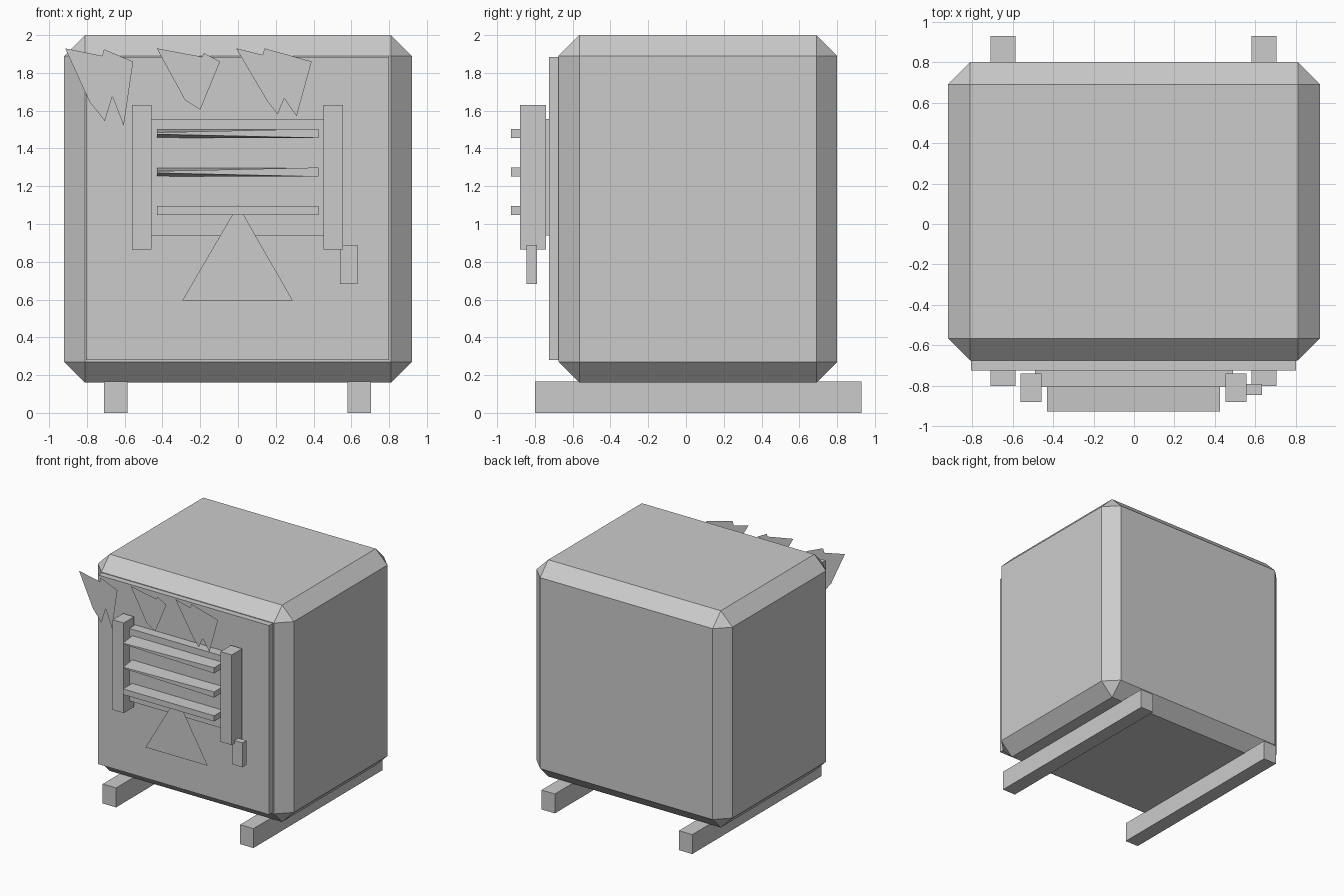
import bpy, bmesh

if "Cube" in bpy.data.objects:
    bpy.data.objects.remove(bpy.data.objects["Cube"])


def finish(name, bm):
    bmesh.ops.recalc_face_normals(bm, faces=bm.faces)
    mesh = bpy.data.meshes.new(name)
    bm.to_mesh(mesh)
    bm.free()
    obj = bpy.data.objects.new(name, mesh)
    bpy.context.collection.objects.link(obj)
    return obj


def box(name, x, y, z, chamfer=0):
    """Box from (min, max) ranges, with an optional flat chamfer."""
    bm = bmesh.new()
    bmesh.ops.create_cube(bm, size=1)
    for v in bm.verts:
        v.co = [r[0] + (c + 0.5) * (r[1] - r[0]) for c, r in zip(v.co, (x, y, z))]
    if chamfer:
        bmesh.ops.bevel(bm, geom=bm.edges[:], offset=chamfer, segments=1,
                        profile=0.5, affect='EDGES')
    return finish(name, bm)


def sheet(name, outline, y):
    """Thin flat cut-out facing the front, from an x-z outline."""
    bm = bmesh.new()
    face = bm.faces.new([bm.verts.new((x, y, z)) for x, z in outline])
    face.normal_update()
    if face.normal.y > 0:
        face.normal_flip()
    mesh = bpy.data.meshes.new(name)
    bm.to_mesh(mesh)
    bm.free()
    bpy.context.collection.objects.link(bpy.data.objects.new(name, mesh))


# Chamfered body and front panel
box("body", (-0.92, 0.92), (-0.675, 0.80), (0.16, 2.0), 0.11)
box("front_panel", (-0.805, 0.80), (-0.725, -0.66), (0.28, 1.885))

# Two floor runners
for side, x in (("left", (-0.71, -0.585)), ("right", (0.58, 0.705))):
    box(side + "_runner", x, (-0.80, 0.93), (0, 0.165))

# Grille backing, side posts and handle
box("grille_back", (-0.49, 0.49), (-0.805, -0.72), (0.94, 1.555))
for side, x in (("left", (-0.56, -0.457)), ("right", (0.452, 0.557))):
    box(side + "_post", x, (-0.88, -0.74), (0.865, 1.63))
box("handle", (0.54, 0.633), (-0.845, -0.79), (0.683, 0.89))

# Grille slats: upper two have a front edge that thins toward the left
for i, (z, tapered) in enumerate(((1.072, False), (1.275, True), (1.48, True))):
    slat = box(f"slat_{i}", (-0.43, 0.425), (-0.927, -0.78), (z - 0.024, z + 0.024))
    if tapered:
        for v in slat.data.vertices:
            if v.co.y < -0.9 and v.co.x < 0:
                v.co.z = z + (v.co.z - z) * 0.2

# Flat jagged cut-outs and lower triangle floating before the panel
flames = [
    [(-0.915, 1.93), (-0.72, 1.89), (-0.71, 1.925), (-0.555, 1.86),
     (-0.605, 1.52), (-0.665, 1.675), (-0.705, 1.545), (-0.785, 1.645)],
    [(-0.43, 1.93), (-0.19, 1.885), (-0.18, 1.905), (-0.095, 1.86),
     (-0.20, 1.605), (-0.28, 1.655)],
    [(-0.01, 1.93), (0.13, 1.895), (0.14, 1.93), (0.39, 1.86),
     (0.31, 1.57), (0.245, 1.665), (0.21, 1.58), (0.155, 1.65)],
]
for i, outline in enumerate(flames):
    sheet(f"jagged_cutout_{i}", outline, -0.825)
sheet("lower_triangle", [(-0.295, 0.595), (0.29, 0.595), (0, 1.10)], -0.82)
